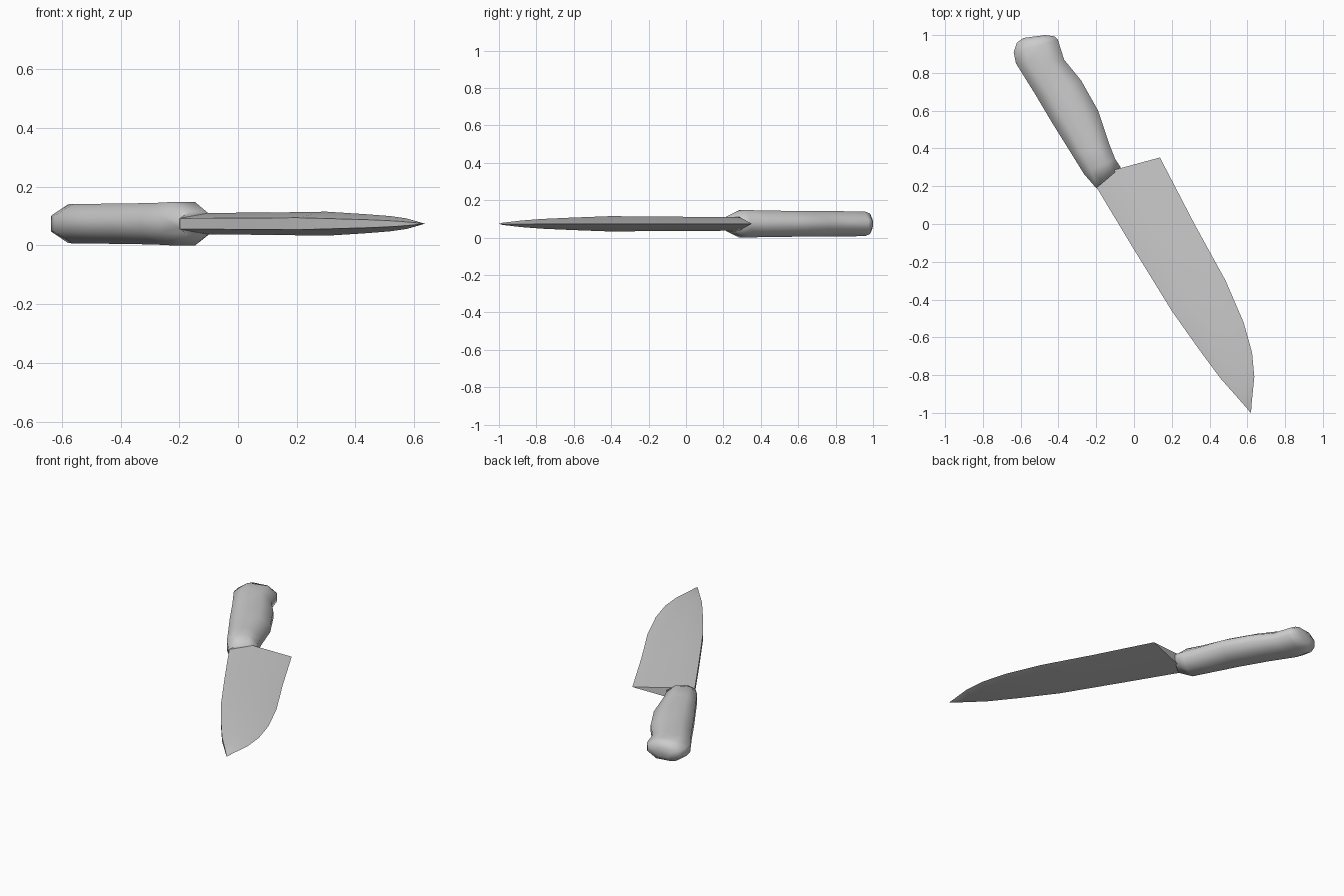
import bpy, bmesh, math

if "Cube" in bpy.data.objects:
    bpy.data.objects.remove(bpy.data.objects["Cube"])

MID = 0.074  # height of the knife's centre plane

steel = bpy.data.materials.new("grey")
steel.diffuse_color = (0.6, 0.6, 0.6, 1)
steel.use_nodes = True
steel.node_tree.nodes["Principled BSDF"].inputs["Base Color"].default_value = steel.diffuse_color


def loft(name, stations, section, smooth):
    """Skin a section (position across, height factor) through (x0, y0, x1, y1, half height) stations."""
    bm = bmesh.new()
    rings = []
    for x0, y0, x1, y1, h in stations:
        rings.append([bm.verts.new((x0 + (x1 - x0) * t, y0 + (y1 - y0) * t, MID + h * k))
                      for t, k in section])
    n = len(section)
    for a, b in zip(rings, rings[1:]):
        for i in range(n):
            j = (i + 1) % n
            bm.faces.new((a[i], a[j], b[j], b[i]))
    bm.faces.new(rings[0])
    bm.faces.new(rings[-1])
    bmesh.ops.recalc_face_normals(bm, faces=bm.faces)
    mesh = bpy.data.meshes.new(name)
    bm.to_mesh(mesh)
    bm.free()
    mesh.materials.append(steel)
    ob = bpy.data.objects.new(name, mesh)
    bpy.context.collection.objects.link(ob)
    bpy.ops.object.select_all(action='DESELECT')
    ob.select_set(True)
    bpy.context.view_layer.objects.active = ob
    bpy.ops.object.shade_smooth_by_angle(angle=math.radians(smooth))
    return ob


# Handle: rounded eight-sided grip with a swollen butt and a tapered collar
loft("handle", [
    (-.585, .985, -.47, 1.0, .028),
    (-.62, .96, -.42, .993, .055),
    (-.637, .91, -.403, .975, .066),
    (-.625, .85, -.37, .87, .067),
    (-.525, .69, -.28, .76, .068),
    (-.43, .53, -.19, .60, .069),
    (-.33, .37, -.13, .42, .071),
    (-.265, .265, -.10, .345, .074),
    (-.20, .19, -.07, .30, .040),
], [(0, -.4), (.25, -1), (.72, -1), (1, -.35),
    (1, .35), (.72, 1), (.25, 1), (0, .4)], 75)

# Blade: flat spine, thickest near the spine, tapering to a sharp edge and tip
loft("blade", [
    (-.24, .25, .137, .352, .036),
    (-.19, .18, .18, .27, .037),
    (0, -.135, .32, .0, .038),
    (.20, -.46, .485, -.30, .041),
    (.345, -.665, .58, -.52, .033),
    (.46, -.82, .625, -.68, .026),
    (.54, -.91, .637, -.81, .018),
    (.61, -.99, .622, -.96, .006),
    (.616, -.999, .62, -.995, .001),
], [(0, -.5), (.35, -1), (1, 0), (.35, 1), (0, .5)], 60)
